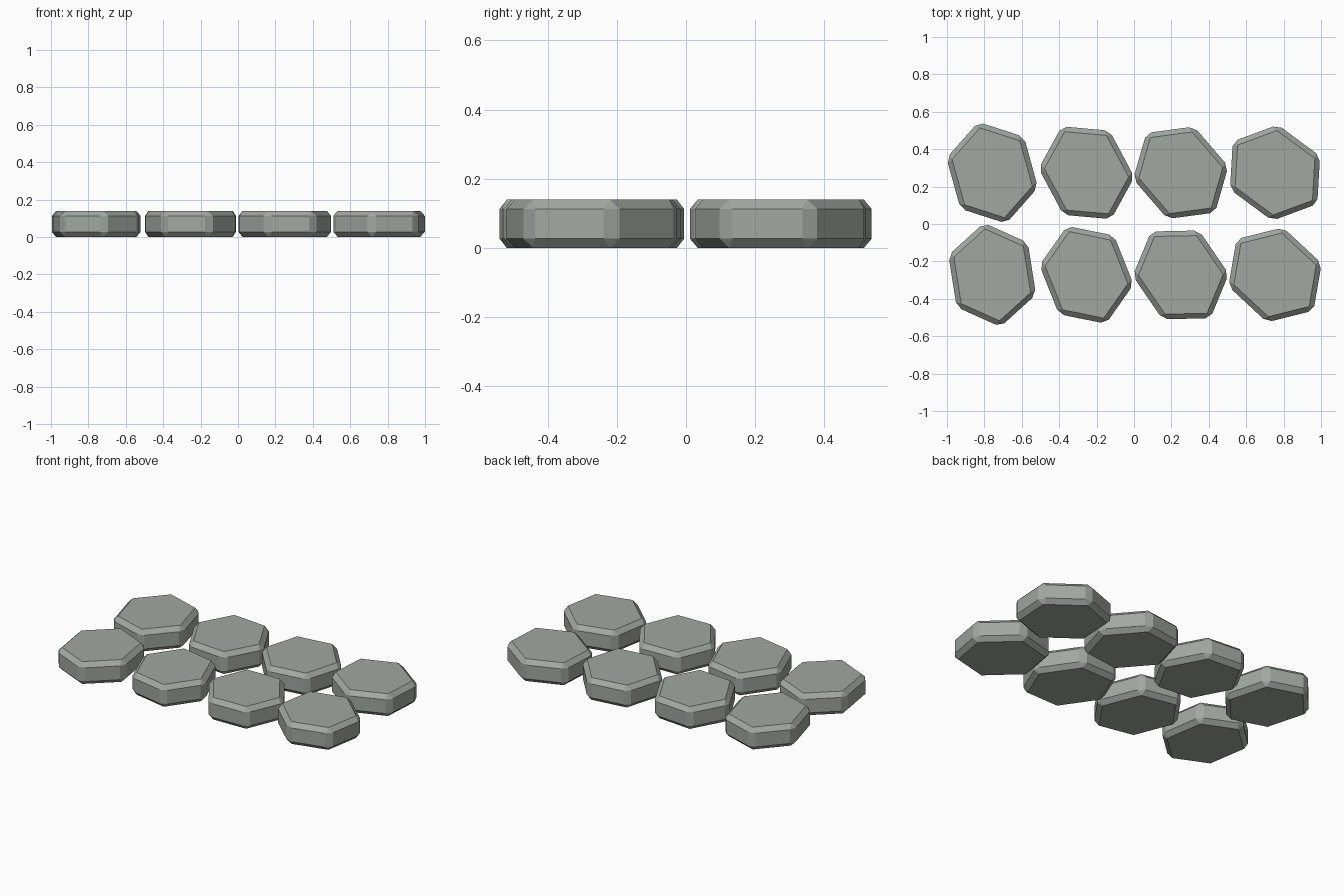
import bpy
import bmesh
import math

if "Cube" in bpy.data.objects:
    bpy.data.objects.remove(bpy.data.objects["Cube"])

HEIGHT = 0.14
LONG, SHORT = 0.281, 0.248      # half lengths of the stretched hexagon
BEVEL = 0.027

stone_mat = bpy.data.materials.new("grey_stone")
stone_mat.diffuse_color = (0.36, 0.39, 0.36, 1)
stone_mat.use_nodes = True
stone_mat.node_tree.nodes["Principled BSDF"].inputs["Base Color"].default_value = stone_mat.diffuse_color


def paving_stone(name, x, y, angle):
    """Stretched six-sided slab with one chamfer on every edge."""
    bm = bmesh.new()
    ring = [bm.verts.new((LONG * math.cos(k * math.pi / 3),
                          SHORT * math.sin(k * math.pi / 3), 0))
            for k in range(6)]
    base = bm.faces.new(ring)
    top = bmesh.ops.extrude_face_region(bm, geom=[base])
    verts = [g for g in top["geom"] if isinstance(g, bmesh.types.BMVert)]
    bmesh.ops.translate(bm, verts=verts, vec=(0, 0, HEIGHT))
    bmesh.ops.recalc_face_normals(bm, faces=bm.faces)
    mesh = bpy.data.meshes.new(name)
    bm.to_mesh(mesh)
    bm.free()
    mesh.materials.append(stone_mat)

    obj = bpy.data.objects.new(name, mesh)
    obj.location = (x, y, 0)
    obj.rotation_euler.z = math.radians(angle)
    bpy.context.collection.objects.link(obj)
    mod = obj.modifiers.new("chamfer", 'BEVEL')
    mod.width = BEVEL
    mod.segments = 1
    mod.limit_method = 'NONE'


# Two rows of four stones, each turned a little further than the last
for row, y in enumerate((-0.272, 0.274)):
    for col in range(4):
        paving_stone(f"paving_stone_{row}_{col}", -0.758 + 0.504 * col, y,
                     99 + 12.7 * col + 6.4 * row)
